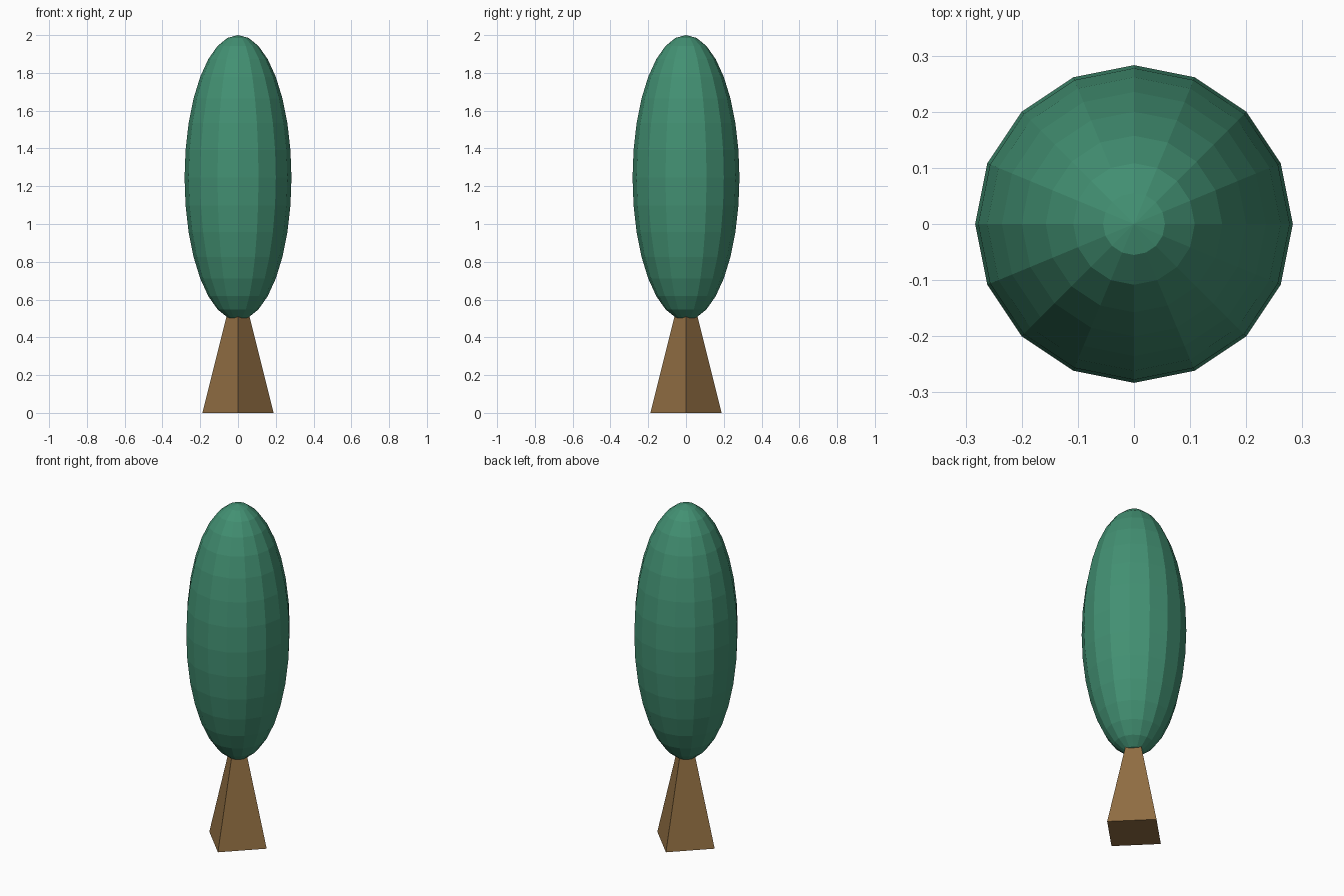
import bpy

if "Cube" in bpy.data.objects:
    bpy.data.objects.remove(bpy.data.objects["Cube"])


def material(name, rgb):
    m = bpy.data.materials.new(name)
    m.diffuse_color = (*rgb, 1.0)
    m.use_nodes = True
    m.node_tree.nodes["Principled BSDF"].inputs["Base Color"].default_value = m.diffuse_color
    return m


def finish(name, mat):
    ob = bpy.context.object
    ob.name = name
    bpy.ops.object.transform_apply(location=False, rotation=True, scale=True)
    ob.data.materials.append(mat)
    return ob


U = 2 / 5.3  # design unit: the tree is 5.3 units tall

# Trunk: four-sided cone with corners on the axes, its tip inside the foliage
bpy.ops.mesh.primitive_cone_add(vertices=4, radius1=0.5 * U, radius2=0, depth=2 * U,
                                location=(0, 0, U))
finish("trunk", material("bark", (0.28, 0.155, 0.055)))

# Foliage: faceted stretched sphere
bpy.ops.mesh.primitive_uv_sphere_add(segments=16, ring_count=16, radius=1,
                                     location=(0, 0, 3.3 * U))
bpy.context.object.scale = (0.75 * U, 0.75 * U, 2 * U)
finish("foliage", material("leaves", (0.055, 0.28, 0.17)))
